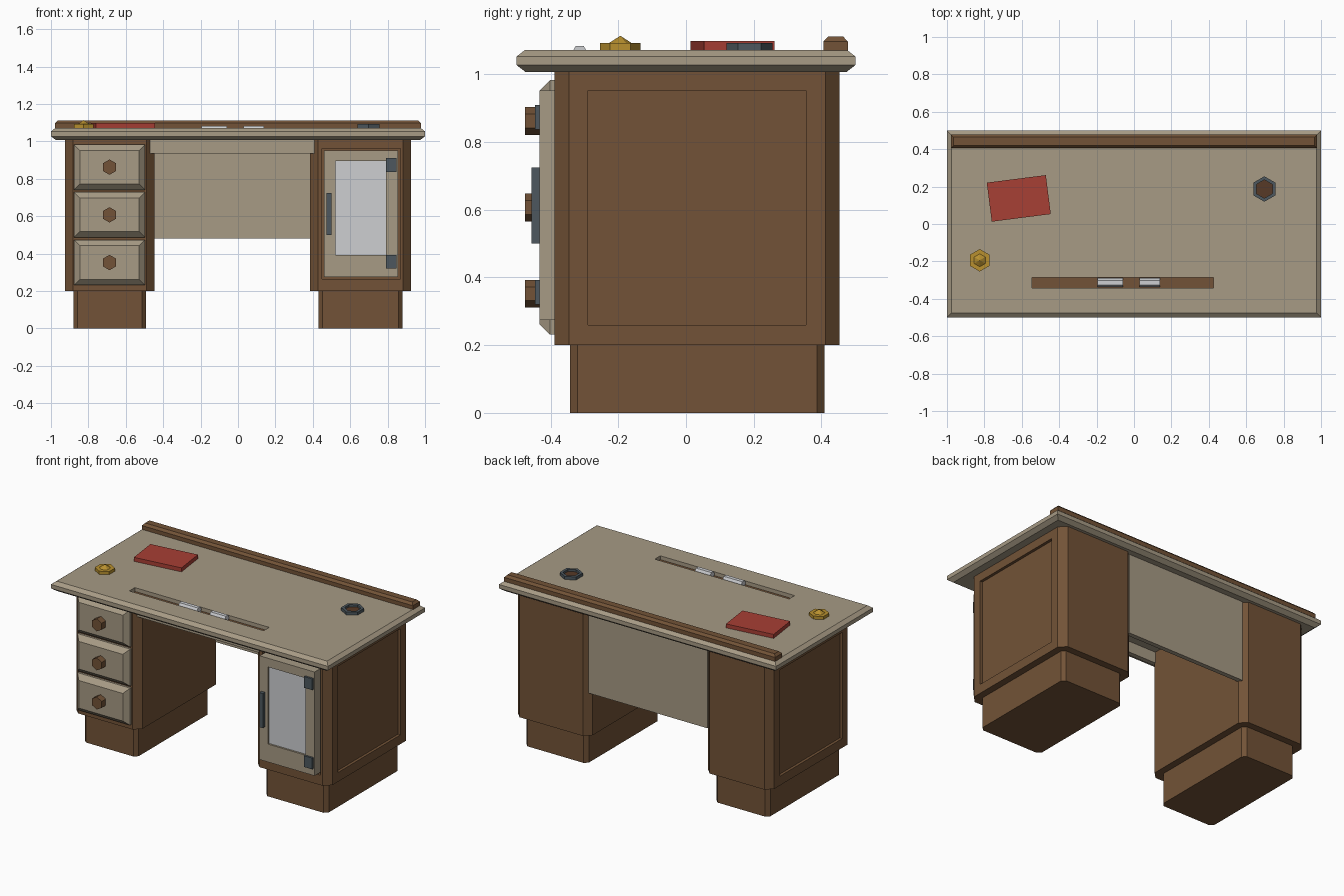
import bpy, bmesh, math
from mathutils import Matrix, Vector

old = bpy.data.objects.get("Cube")
if old:
    bpy.data.objects.remove(old)


def material(name, r, g, b):
    m = bpy.data.materials.new(name)
    m.use_nodes = True
    m.diffuse_color = (r, g, b, 1)
    m.node_tree.nodes["Principled BSDF"].inputs["Base Color"].default_value = (r, g, b, 1)
    return m


WOOD = material("brown wood", .17, .086, .038)
PAINT = material("beige paint", .385, .325, .233)
METAL = material("slate metal", .075, .097, .112)
PALE = material("pale glass", .61, .62, .64)
RED = material("red cover", .39, .05, .035)
GOLD = material("gold", .48, .28, .028)
DARK = material("dark brown", .095, .042, .02)


def finish(name, bm, *mats):
    bmesh.ops.recalc_face_normals(bm, faces=bm.faces)
    mesh = bpy.data.meshes.new(name)
    bm.to_mesh(mesh)
    bm.free()
    for m in mats:
        mesh.materials.append(m)
    ob = bpy.data.objects.new(name, mesh)
    bpy.context.collection.objects.link(ob)
    return ob


def box_bm(lo, hi, chamfer=0):
    """Box between two corners, with optional chamfered upright edges."""
    lo, hi = Vector(lo), Vector(hi)
    size = Matrix.Diagonal((*(hi - lo), 1))
    bm = bmesh.new()
    bmesh.ops.create_cube(bm, size=1, matrix=Matrix.Translation((lo + hi) / 2) @ size)
    if chamfer:
        upright = [e for e in bm.edges if abs(e.verts[0].co.z - e.verts[1].co.z) > .01]
        bmesh.ops.bevel(bm, geom=upright, offset=chamfer, segments=1, affect='EDGES')
    return bm


def box(name, lo, hi, mat, chamfer=0):
    return finish(name, box_bm(lo, hi, chamfer), mat)


def recess(bm, direction, lo, hi, depth, index=0):
    """Sink a rectangle into the largest face that looks along direction."""
    bm.normal_update()
    d = Vector(direction)
    face = max((f for f in bm.faces if f.normal.dot(d) > .99), key=lambda f: f.calc_area())
    bmesh.ops.inset_individual(bm, faces=[face], thickness=.005)
    mid = face.calc_center_median()
    axes = [i for i in range(3) if abs(d[i]) < .5]
    for v in face.verts:
        for k, i in enumerate(axes):
            v.co[i] = lo[k] if v.co[i] < mid[i] else hi[k]
    floor = bmesh.ops.extrude_discrete_faces(bm, faces=[face])["faces"][0]
    bmesh.ops.translate(bm, verts=floor.verts, vec=-d * depth)
    floor.material_index = index


def loft_bm(lo, hi, axis, levels):
    """Rectangle lofted along an axis; each level is (position, inset)."""
    bm = bmesh.new()
    a, b = [i for i in range(3) if i != axis]
    rings = []
    for pos, inset in levels:
        ring = []
        for s, t in ((0, 0), (1, 0), (1, 1), (0, 1)):
            co = Vector()
            co[axis] = pos
            co[a] = hi[0] - inset if s else lo[0] + inset
            co[b] = hi[1] - inset if t else lo[1] + inset
            ring.append(bm.verts.new(co))
        rings.append(ring)
    for r, q in zip(rings, rings[1:]):
        for i in range(4):
            j = (i + 1) % 4
            bm.faces.new((r[i], r[j], q[j], q[i]))
    bm.faces.new(rings[0])
    bm.faces.new(rings[-1])
    bmesh.ops.recalc_face_normals(bm, faces=bm.faces)
    return bm


def hex_bm(centre, r1, r2, height, axis='Z'):
    turn = {'X': Matrix.Rotation(math.pi / 2, 4, 'Y'),
            'Y': Matrix.Rotation(math.pi / 2, 4, 'X'), 'Z': Matrix()}[axis]
    bm = bmesh.new()
    bmesh.ops.create_cone(bm, cap_ends=True, segments=6, radius1=r1, radius2=r2,
                          depth=height, matrix=Matrix.Translation(centre) @ turn)
    return bm


TOP = 1.072
UNDER = 1.007
FRONT, BACK = -.388, .454

# Tabletop with a pen groove
top = loft_bm((-1, -.5), (1, .5), 2, [(UNDER, .026), (1.027, 0), (1.053, 0), (TOP, .024)])
recess(top, (0, 0, 1), (-.545, -.342), (.425, -.285), .025, 1)
finish("tabletop", top, PAINT, WOOD)

# Rail along the back of the top
finish("back_rail", loft_bm((-.978, .406), (.978, .478), 2,
                            [(TOP - .005, 0), (1.097, 0), (1.112, .014)]), WOOD)

# Pedestals with sunken outer panels, each on a smaller plinth
for side, x0, x1, out in (("right", -.925, -.447, -1), ("left", .385, .925, 1)):
    bm = box_bm((x0, FRONT, .2), (x1, BACK, UNDER), .042)
    recess(bm, (out, 0, 0), (-.29, .26), (.354, .953), .018)
    if out > 0:
        recess(bm, (0, -1, 0), (.448, .265), (.868, .962), .02)
    finish(side + "_pedestal", bm, WOOD)
    box(side + "_plinth", (x0 + .045, FRONT + .045, 0), (x1 - .045, BACK - .045, .2), WOOD, .022)

# Front apron and modesty panel in the knee space
box("apron", (-.48, -.37, .935), (.42, -.34, UNDER), PAINT)
box("modesty_panel", (-.46, .405, .48), (.4, .435, UNDER), PAINT)

# Three drawers with hexagonal knobs
for n in range(3):
    z = .862 - n * .255
    finish(f"drawer_{n + 1}", loft_bm((-.877, z - .121), (-.497, z + .121), 1,
                                      [(FRONT + .01, 0), (-.402, 0), (-.433, .031)]), PAINT)
    finish(f"drawer_knob_{n + 1}", hex_bm((-.687, -.453, z), .041, .041, .044, 'Y'), WOOD)

# Cabinet door with glass, handle and hinges
door = box_bm((.46, -.433, .275), (.856, FRONT + .022, .952))
recess(door, (0, -1, 0), (.52, .392), (.792, .895), .012, 1)
finish("door", door, PAINT, PALE)
box("door_handle", (.474, -.457, .5), (.499, -.43, .725), METAL)
for n, z in enumerate((.32, .837)):
    box(f"door_hinge_{n + 1}", (.79, -.446, z), (.848, -.43, z + .073), METAL)

# Pens lying in the groove
for n, (x0, x1) in enumerate(((-.195, -.06), (.03, .14))):
    finish(f"pen_{n + 1}", hex_bm(((x0 + x1) / 2, -.314, 1.0625), .024, .024, x1 - x0, 'X'), PALE)

# Book
book = box("book", (-.159, -.105, TOP - .002), (.159, .105, 1.098), RED)
book.location = (-.616, .137, 0)
book.rotation_euler.z = math.radians(7.3)

# Inkwell: hexagonal ring with a dark sunken floor
ink = hex_bm((.697, .187, 1.081), .068, .068, .022)
ink.normal_update()
cap = max(ink.faces, key=lambda f: f.calc_center_median().z)
bmesh.ops.inset_individual(ink, faces=[cap], thickness=.019)
well = bmesh.ops.extrude_discrete_faces(ink, faces=[cap])["faces"][0]
bmesh.ops.translate(ink, verts=well.verts, vec=(0, 0, -.014))
well.material_index = 1
finish("inkwell", ink, METAL, DARK)

# Desk bell: hexagonal base and pointed cap
finish("bell_base", hex_bm((-.825, -.194, 1.081), .06, .06, .022), GOLD)
finish("bell_cap", hex_bm((-.825, -.194, 1.1025), .036, 0, .023), GOLD)
